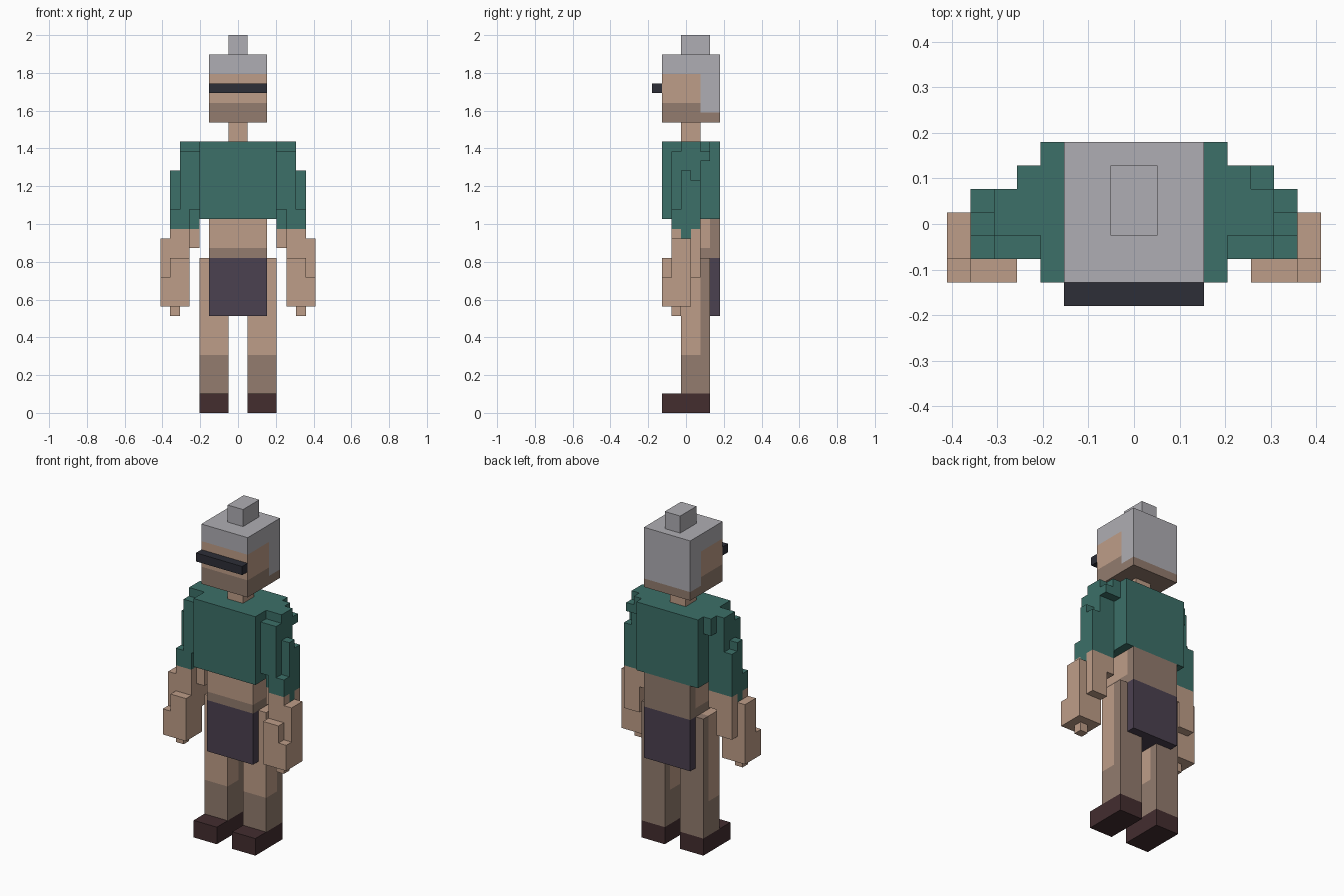
import bpy, bmesh, math
from mathutils import Vector

cube = bpy.data.objects.get("Cube")
if cube:
    bpy.data.objects.remove(cube, do_unlink=True)

U = 2 / 39            # size of one block
Y_OFFSET = 3.5        # half the depth in blocks


def linear(c):
    c /= 255
    return c / 12.92 if c <= 0.04045 else ((c + 0.055) / 1.055) ** 2.4


def material(name, rgb):
    m = bpy.data.materials.new(name)
    col = (*[linear(c) for c in rgb], 1)
    m.diffuse_color = col
    m.use_nodes = True
    bsdf = m.node_tree.nodes["Principled BSDF"]
    bsdf.inputs["Base Color"].default_value = col
    bsdf.inputs["Roughness"].default_value = 0.9
    return m


HAIR = material("grey_hair", (175, 174, 179))
SKIN = material("skin", (190, 157, 136))
SHADE = material("hairy_skin", (147, 124, 110))
GREEN = material("green_cloth", (60, 112, 104))
PURPLE = material("purple_cloth", (75, 65, 80))
BOOT = material("dark_leather", (67, 45, 47))
BLACK = material("black_visor", (45, 46, 55))


def blocks(name, boxes, mats, rule=None, mirror=False):
    """Join block boxes (x0, x1, y0, y1, z0, z1) into one outer shell.
    rule(x, y, z) picks the material index from a block's centre."""
    cells = {(x, y, z) for x0, x1, y0, y1, z0, z1 in boxes
             for x in range(x0, x1) for y in range(y0, y1) for z in range(z0, z1)}
    bm = bmesh.new()
    for cell in cells:
        index = rule(*[c + 0.5 for c in cell]) if rule else 0
        for a in range(3):
            b, c = (a + 1) % 3, (a + 2) % 3
            for side in (0, 1):
                near = list(cell)
                near[a] += 2 * side - 1
                if tuple(near) in cells:
                    continue
                verts = []
                for p, q in ((0, 0), (1, 0), (1, 1), (0, 1)):
                    v = list(cell)
                    v[a] += side
                    v[b] += p
                    v[c] += q
                    co = Vector((v[0], v[1] - Y_OFFSET, v[2])) * U
                    if mirror:
                        co.x = -co.x
                    verts.append(bm.verts.new(co))
                if (side == 0) != mirror:
                    verts.reverse()
                bm.faces.new(verts).material_index = index
    bmesh.ops.remove_doubles(bm, verts=bm.verts, dist=U * 0.01)
    # merge flat regions of one colour
    bmesh.ops.dissolve_limit(bm, angle_limit=math.radians(1), verts=bm.verts,
                             edges=bm.edges, delimit={'MATERIAL'})
    me = bpy.data.meshes.new(name)
    bm.to_mesh(me)
    bm.free()
    for m in mats:
        me.materials.append(m)
    ob = bpy.data.objects.new(name, me)
    bpy.context.collection.objects.link(ob)
    return ob


# Head: hair on top and down the back, beard shade around the jaw
def head_rule(x, y, z):
    if z > 35 or (y > 5 and z > 31):
        return 0
    return 1 if z > 32 else 2


blocks("head", [(-3, 3, 1, 7, 30, 37)], [HAIR, SKIN, SHADE], head_rule)
blocks("hair_bun", [(-1, 1, 3, 6, 37, 39)], [HAIR])
blocks("visor", [(-3, 3, 0, 1, 33, 34)], [BLACK])
blocks("neck", [(-1, 1, 3, 5, 28, 30)], [SKIN])

# Body
blocks("shirt", [(-4, 4, 1, 7, 20, 28)], [GREEN])
blocks("waist", [(-3, 3, 2, 7, 16, 20)], [SKIN, SHADE],
       lambda x, y, z: 1 if y > 6 or z < 17 else 0)
blocks("loincloth", [(-3, 3, 2, 7, 10, 16)], [PURPLE])

# Stepped sleeve and forearm, leaning outwards and forwards
SLEEVE = [(4, 6, 3, 5, 27, 28), (4, 5, 5, 6, 26, 28), (4, 6, 2, 5, 21, 27),
          (6, 7, 3, 4, 24, 25), (6, 7, 3, 5, 21, 24),
          (5, 7, 2, 3, 19, 21), (4, 7, 3, 5, 19, 21), (6, 7, 3, 4, 18, 19)]
LEFT_SLEEVE_TAB = [(5, 6, 5, 6, 26, 27)]
FOREARM = [(4, 6, 3, 5, 17, 19), (6, 7, 4, 5, 17, 19), (6, 7, 3, 4, 17, 18),
           (5, 7, 2, 3, 17, 19), (5, 7, 2, 5, 14, 17), (7, 8, 2, 4, 11, 18),
           (5, 7, 1, 2, 11, 16), (7, 8, 1, 2, 11, 14), (5, 7, 2, 4, 11, 14),
           (6, 7, 2, 3, 10, 11)]

for side, flip in (("left", False), ("right", True)):
    blocks(side + "_sleeve", SLEEVE + ([] if flip else LEFT_SLEEVE_TAB),
           [GREEN], mirror=flip)
    blocks(side + "_forearm", FOREARM, [SKIN], mirror=flip)
    # Legs: darker shins and backs
    blocks(side + "_leg", [(1, 4, 3, 6, 2, 16)], [SKIN, SHADE],
           lambda x, y, z: 1 if y > 5 or z < 6 else 0, mirror=flip)
    blocks(side + "_boot", [(1, 4, 1, 6, 0, 2)], [BOOT], mirror=flip)
